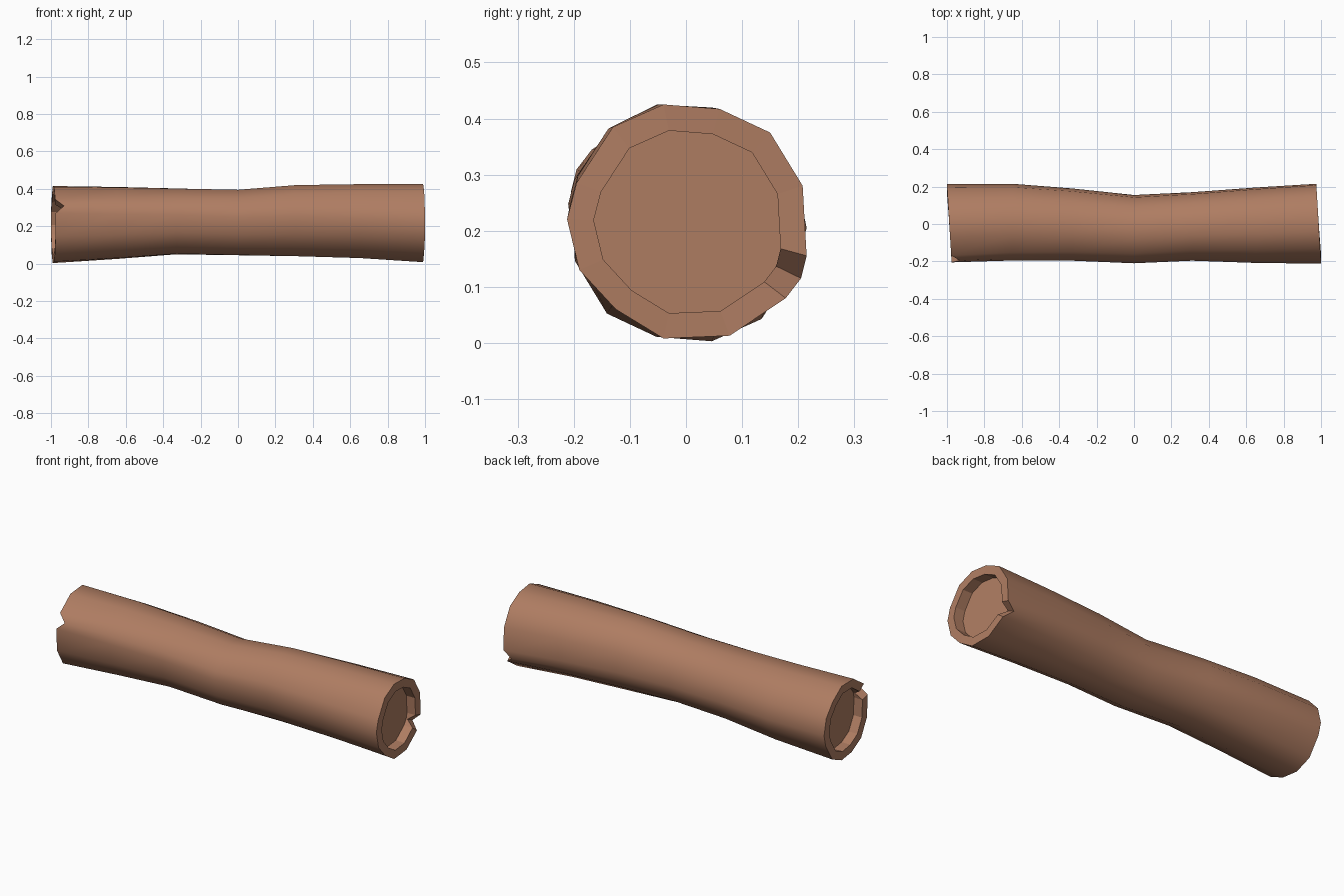
import bpy, bmesh

if "Cube" in bpy.data.objects:
    bpy.data.objects.remove(bpy.data.objects["Cube"])

# Bark colour
mat = bpy.data.materials.new("bark brown")
mat.diffuse_color = (0.43, 0.205, 0.123, 1)
mat.use_nodes = True
mat.node_tree.nodes["Principled BSDF"].inputs["Base Color"].default_value = mat.diffuse_color

# Cross-section (y, z) of the right end; the left end is its point reflection
right = [(0.06, .417), (.15, .375), (.208, .28), (.215, .155), (.205, .115),
         (.178, .08), (.078, .013), (-.04, .008), (-.125, .06), (-.19, .13),
         (-.212, .22), (-.195, .285), (-.13, .385), (-.04, .425)]
n = len(right)
left = [(-y, .42 - z) for y, z in (right[(i + 7) % n] for i in range(n))]

# Log stations: x, y min, y max, z min, z max
stations = [(-.9875, -.205, .215, .003, .415), (-.65, -.195, .215, .025, .41),
            (-.33, -.196, .19, .05, .402), (0, -.21, .155, .045, .395),
            (.31, -.196, .17, .04, .42), (.65, -.208, .195, .03, .425),
            (.9875, -.212, .215, .008, .425)]
TILT, NOTCH, RECESS, INNER = .06, .045, .055, .78


def section(x, y0, y1, z0, z1):
    """Blend the two end profiles and fit them to the station's bounds."""
    t = (x + 1) / 2
    p = [(a[0] + (b[0] - a[0]) * t, a[1] + (b[1] - a[1]) * t)
         for a, b in zip(left, right)]
    ys, zs = [q[0] for q in p], [q[1] for q in p]
    return [(y0 + (y - min(ys)) / (max(ys) - min(ys)) * (y1 - y0),
             z0 + (z - min(zs)) / (max(zs) - min(zs)) * (z1 - z0)) for y, z in p]


bm = bmesh.new()


def bridge(a, b, smooth):
    for i in range(n):
        j = (i + 1) % n
        f = bm.faces.new((a[i], a[j], b[j], b[i]))
        f.smooth = smooth


# Bark rings, with slanted ends and one notched point at each end
rings = []
for s in stations:
    x, end = s[0], abs(s[0]) > .9
    sign = 1 if x > 0 else -1
    notch = 4 if sign > 0 else 11
    ring = []
    for i, (y, z) in enumerate(section(*s)):
        px = x - TILT * y if end else x
        if end and i == notch:
            px -= sign * NOTCH
        ring.append(bm.verts.new((px, y, z)))
    rings.append(ring)
for a, b in zip(rings, rings[1:]):
    bridge(a, b, True)

# Rims, recess walls and end discs
for ring, sign in ((rings[0], -1), (rings[-1], 1)):
    lip, floor = [], []
    for v in ring:
        y, z = .004 + (v.co.y - .004) * INNER, .213 + (v.co.z - .213) * INNER
        lip.append(bm.verts.new((v.co.x, y, z)))
        floor.append(bm.verts.new((sign * (.9875 - RECESS) - TILT * y, y, z)))
    bridge(ring, lip, False)
    bridge(lip, floor, False)
    bm.faces.new(floor)
    for i in range(n):
        bm.edges.get((ring[i], ring[(i + 1) % n])).smooth = False

bmesh.ops.recalc_face_normals(bm, faces=bm.faces)
mesh = bpy.data.meshes.new("log")
bm.to_mesh(mesh)
bm.free()
mesh.materials.append(mat)
log = bpy.data.objects.new("log", mesh)
bpy.context.collection.objects.link(log)
